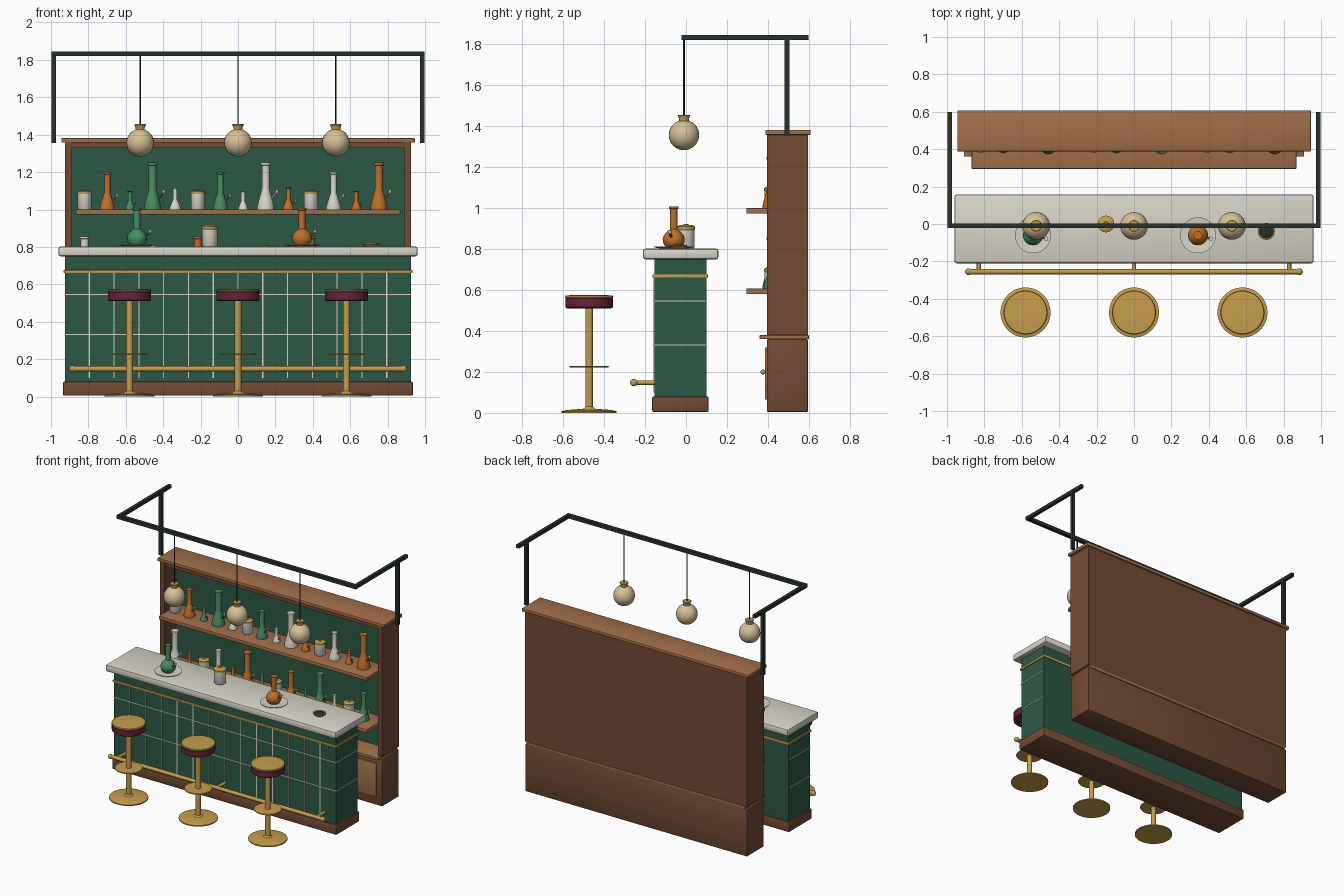
import bpy, bmesh, math
from mathutils import Vector

if "Cube" in bpy.data.objects:
    bpy.data.objects.remove(bpy.data.objects["Cube"])


def mat(name, r, g, b):
    m = bpy.data.materials.new(name)
    m.diffuse_color = [((c / 255 + 0.055) / 1.055) ** 2.4 for c in (r, g, b)] + [1]
    m.use_nodes = True
    m.node_tree.nodes["Principled BSDF"].inputs["Base Color"].default_value = m.diffuse_color
    return m


TILE = mat("tile green", 44, 88, 68)
DARK = mat("dark wood", 114, 74, 52)
WOOD = mat("light wood", 162, 111, 74)
STONE = mat("pale stone", 216, 213, 201)
BRASS = mat("brass", 198, 158, 78)
WINE = mat("burgundy leather", 100, 36, 54)
IRON = mat("dark iron", 38, 50, 42)
AMBER = mat("amber glass", 190, 112, 42)
GLASS = mat("green glass", 72, 140, 98)
CREAM = mat("cream globe", 214, 192, 152)


def finish(name, bm, material, smooth=True):
    me = bpy.data.meshes.new(name)
    bmesh.ops.recalc_face_normals(bm, faces=bm.faces)
    bm.to_mesh(me)
    bm.free()
    me.materials.append(material)
    ob = bpy.data.objects.new(name, me)
    bpy.context.collection.objects.link(ob)
    if smooth:
        bpy.ops.object.select_all(action='DESELECT')
        ob.select_set(True)
        bpy.context.view_layer.objects.active = ob
        bpy.ops.object.shade_smooth_by_angle(angle=math.radians(35))
    return ob


def box(name, x0, x1, y0, y1, z0, z1, material, bevel=0.0):
    bm = bmesh.new()
    bmesh.ops.create_cube(bm, size=1)
    for v in bm.verts:
        v.co = Vector((x0 + (v.co.x + .5) * (x1 - x0), y0 + (v.co.y + .5) * (y1 - y0),
                       z0 + (v.co.z + .5) * (z1 - z0)))
    if bevel:
        bmesh.ops.bevel(bm, geom=bm.edges[:], offset=bevel, segments=2, affect='EDGES', profile=0.5)
    return finish(name, bm, material, bevel > 0)


def lathe(name, profile, loc, material, n=24):
    """Spin (radius, height) points about a vertical axis at loc."""
    bm = bmesh.new()
    rings = []
    for r, z in profile:
        rings.append([bm.verts.new((loc[0] + r * math.cos(2 * math.pi * k / n),
                                    loc[1] + r * math.sin(2 * math.pi * k / n),
                                    loc[2] + z)) for k in range(n)])
    for a, b in zip(rings, rings[1:]):
        for k in range(n):
            bm.faces.new((a[k], a[(k + 1) % n], b[(k + 1) % n], b[k]))
    bm.faces.new(rings[0])
    bm.faces.new(rings[-1])
    return finish(name, bm, material)


def rod(name, p, q, r, material, n=12):
    p, q = Vector(p), Vector(q)
    bm = bmesh.new()
    bmesh.ops.create_cone(bm, cap_ends=True, segments=n, radius1=r, radius2=r, depth=(q - p).length)
    rot = (q - p).to_track_quat('Z', 'Y')
    for v in bm.verts:
        v.co = rot @ v.co + (p + q) / 2
    return finish(name, bm, material)


def ball(name, loc, r, material):
    bm = bmesh.new()
    bmesh.ops.create_uvsphere(bm, u_segments=24, v_segments=16, radius=r)
    bmesh.ops.translate(bm, verts=bm.verts, vec=loc)
    return finish(name, bm, material)


def jar(name, x, y, z, s=1.0):
    lathe(name, [(.033 * s, 0), (.037 * s, .006 * s), (.037 * s, .082 * s), (.033 * s, .086 * s)],
          (x, y, z), STONE, 20)
    lathe(name + "_lid", [(.04 * s, .084 * s), (.04 * s, .096 * s), (.03 * s, .102 * s),
                          (.012 * s, .103 * s), (.01 * s, .108 * s)], (x, y, z), BRASS, 20)


def flask(name, x, y, z, h, r, neck, material, ball_body=False):
    """Long-necked flask with a slanted side stem and a small cup."""
    if ball_body:
        body = [(r * .65, 0), (r * .92, h * .09), (r, h * .2), (r * .9, h * .3), (r * .6, h * .39), (neck, h * .45)]
    else:
        body = [(r, 0), (r, h * .05), (r * .85, h * .17), (r * .6, h * .33), (neck, h * .45)]
    top = [(neck, h * .94), (neck * 1.3, h * .95), (neck * 1.3, h)]
    lathe(name, body + top, (x, y, z), material, 20)
    tip = (x + r * 1.3, y - r * .35, z + h * .36)
    rod(name + "_stem", (x + r * .4, y - r * .1, z + h * .18), tip, r * .12, material, 8)
    lathe(name + "_cup", [(r * .12, -h * .02), (r * .22, h * .04), (r * .22, h * .06)], tip, STONE, 10)


# Counter
box("counter_plinth", -.935, .935, -.165, .11, .005, .08, DARK, .006)
box("counter_body", -.925, .925, -.155, .1, .08, .75, TILE)
box("counter_top", -.96, .96, -.21, .158, .75, .802, STONE, .012)
box("counter_trim", -.932, .932, -.163, .107, .66, .676, BRASS, .003)
for z in (.332, .546):
    box("grout_row", -.928, .928, -.158, .095, z - .003, z + .003, STONE)
for k in range(-6, 7):
    x = k * .1325
    box("grout_column", x - .003, x + .003, -.158, -.15, .1, .66, STONE)

# Foot rail
rod("foot_rail", (-.89, -.255, .148), (.89, -.255, .148), .014, BRASS, 16)
for x in (-.83, 0, .83):
    rod("rail_bracket", (x, -.255, .148), (x, -.15, .148), .011, BRASS)
for x in (-.885, .885):
    ball("rail_knob", (x, -.255, .148), .018, BRASS)

# Stools
for x in (-.58, 0, .58):
    c = (x, -.473, 0)
    lathe("stool_base", [(.134, 0), (.134, .008), (.11, .014), (.03, .02), (.018, .03)], c, BRASS, 32)
    lathe("stool_post", [(.018, .015), (.018, .515)], c, BRASS, 16)
    lathe("stool_footrest", [(.094, .222), (.097, .226), (.094, .23)], c, BRASS, 32)
    lathe("stool_seat", [(.108, .51), (.116, .516), (.116, .558), (.11, .564)], c, WINE, 32)
    lathe("stool_seat_cap", [(.116, .562), (.118, .567), (.114, .573), (.09, .575)], c, BRASS, 32)

# Back bar: lower cabinet with doors, then open case with shelves
box("cabinet", -.925, .925, .395, .595, .005, .36, DARK, .004)
box("cabinet_ledge", -.91, .91, .36, .6, .36, .38, WOOD, .003)
for k in range(4):
    x = -.675 + k * .45
    box("cabinet_door", x - .205, x + .205, .385, .4, .065, .32, WOOD, .003)
    ball("door_knob", (x + (.16 if k % 2 == 0 else -.16), .376, .2), .012, BRASS)
for s in (-1, 1):
    box("case_side", min(s * .89, s * .925), max(s * .89, s * .925), .395, .595, .38, 1.36, DARK)
box("case_back", -.89, .89, .555, .595, .38, 1.36, DARK)
box("case_panel", -.89, .89, .53, .555, .38, 1.33, TILE)
box("case_header", -.89, .89, .4, .555, 1.33, 1.36, DARK)
box("cornice", -.945, .945, .388, .608, 1.358, 1.382, WOOD, .004)
for z in (.58, .973):
    box("shelf", -.868, .868, .295, .53, z, z + .027, WOOD, .003)

# Shelf goods: a repeating run of jar, medium, small, tall, little flask
KINDS = [None, (.2, .04, .016), (.1, .026, .011), (.25, .046, .021), (.12, .03, .011)]
TINTS = [AMBER, GLASS, STONE]
for z, shift, tint in ((1.0, 0, (0, 0, 1, 1, 2)), (.607, 3, (0, 2, 0, 2, 0))):
    for i in range(14):
        x, kind = -.82 + i * .121, (i + shift) % 5
        if kind == 0:
            jar("shelf_jar", x, .42, z)
        else:
            h, r, neck = KINDS[kind]
            flask("shelf_flask", x, .42, z, h, r, neck, TINTS[(tint[kind] + i // 5) % 3])

# Things on the counter
for x, m in ((-.54, GLASS), (.342, AMBER)):
    lathe("plate", [(.06, 0), (.094, .006), (.096, .01), (.088, .009), (.055, .005)],
          (x, -.06, .802), STONE, 32)
    flask("counter_flask", x, -.06, .807, .2, .054, .018, m, True)
jar("counter_jar", -.15, 0, .802, 1.12)
lathe("small_dish", [(.03, 0), (.044, .012), (.045, .018), (.04, .018), (.028, .008)],
      (.708, -.04, .802), BRASS)
lathe("dish_filling", [(.036, .01), (.036, .014), (.02, .02)], (.708, -.04, .802), IRON)

# Overhead frame
box("frame_beam", -.998, .998, -.022, .004, 1.82, 1.846, IRON)
for s in (-1, 1):
    x = s * .986
    box("frame_arm", x - .012, x + .012, -.022, .598, 1.82, 1.845, IRON)
    box("frame_post", x - .012, x + .012, .481, .505, 1.355, 1.83, IRON)

# Pendant lamps
for x in (-.523, 0, .523):
    rod("lamp_cord", (x, -.01, 1.44), (x, -.01, 1.825), .004, IRON, 8)
    ball("lamp_globe", (x, -.01, 1.357), .074, CREAM)
    lathe("lamp_cap", [(.024, 1.42), (.024, 1.437), (.031, 1.453), (.028, 1.456)], (x, -.01, 0), BRASS)
